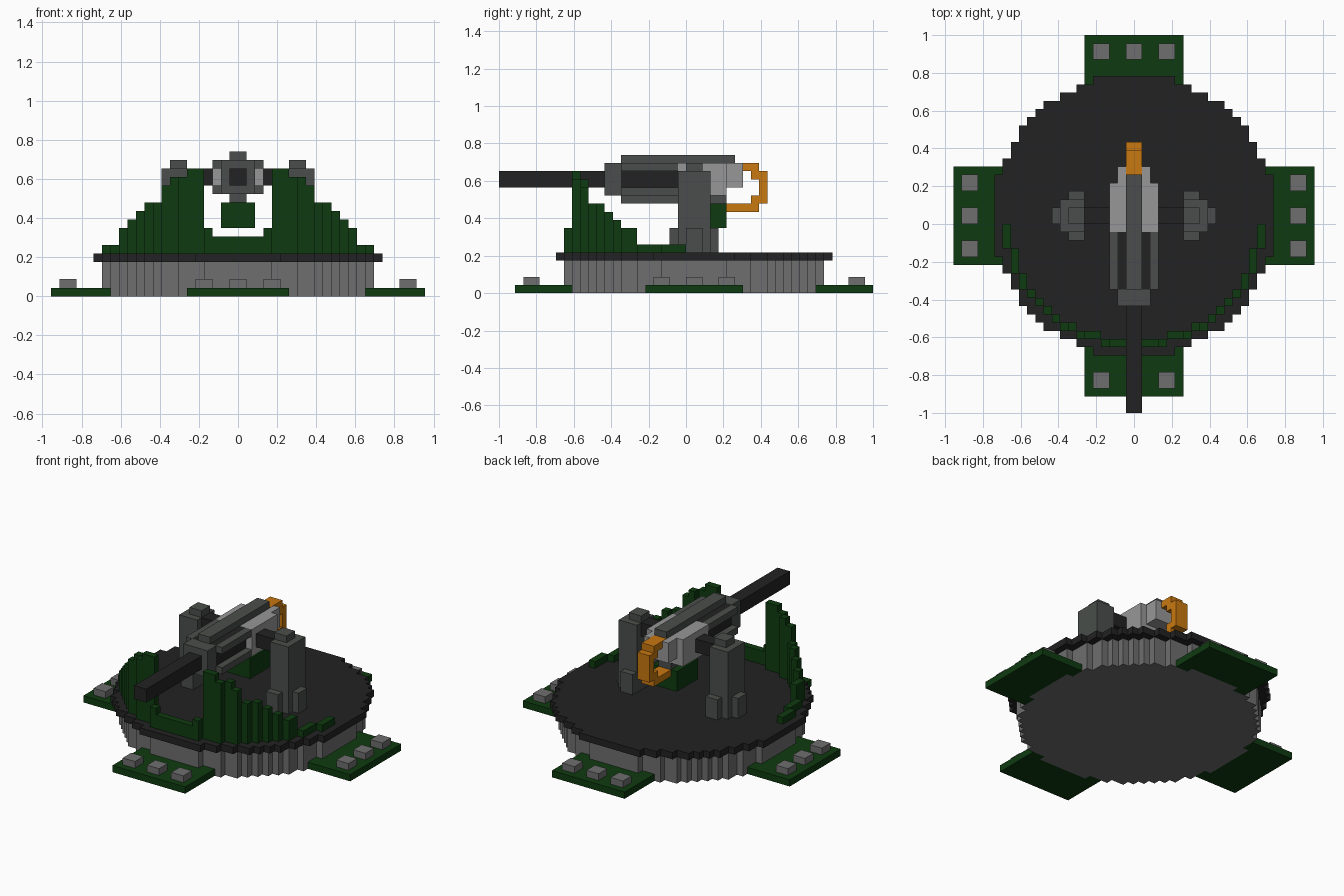
import bpy
import bmesh

if "Cube" in bpy.data.objects:
    bpy.data.objects.remove(bpy.data.objects["Cube"])

U = 2 / 46    # one block of the grid
CY = 1        # the turntable centre sits one block behind the origin


def material(name, r, g, b):
    m = bpy.data.materials.new(name)
    m.use_nodes = True
    m.diffuse_color = (r, g, b, 1)
    m.node_tree.nodes["Principled BSDF"].inputs["Base Color"].default_value = (r, g, b, 1)
    return m


GREEN = material("dark green", .0045, .044, .0052)
BLACK = material("near black", .0160, .0160, .0160)
GREY = material("mid grey", .156, .156, .156)
STEEL = material("dark steel", .068, .076, .070)
LIGHT = material("light grey", .31, .31, .31)
ORANGE = material("orange", .578, .188, .005)


def finish(name, bm, mat):
    bmesh.ops.recalc_face_normals(bm, faces=bm.faces)
    mesh = bpy.data.meshes.new(name)
    bm.to_mesh(mesh)
    bm.free()
    mesh.materials.append(mat)
    obj = bpy.data.objects.new(name, mesh)
    bpy.context.collection.objects.link(obj)
    return obj


def blocks(name, mat, *boxes):
    """Boxes given as (x0, x1, y0, y1, z0, z1) in grid blocks."""
    bm = bmesh.new()
    for x0, x1, y0, y1, z0, z1 in boxes:
        lo, hi = (x0, y0, z0), (x1, y1, z1)
        for v in bmesh.ops.create_cube(bm, size=1)["verts"]:
            v.co = [U * (lo[k] if v.co[k] < 0 else hi[k]) for k in range(3)]
    return finish(name, bm, mat)


def mirrored(*boxes):
    """The boxes together with their mirror images across x = 0."""
    return list(boxes) + [(-b[1], -b[0], *b[2:]) for b in boxes]


def stepped(name, mat, z0, height):
    """Solid over grid cells; height(x, y) at a cell centre gives its top."""
    bm = bmesh.new()

    def quad(*pts):
        bm.faces.new([bm.verts.new([U * c for c in p]) for p in pts])

    def top(i, j):
        return max(z0, height(i + .5, j + .5 - CY))

    for i in range(-24, 24):
        for j in range(-24, 25):
            h = top(i, j)
            if h <= z0:
                continue
            corners = [(i, j), (i + 1, j), (i + 1, j + 1), (i, j + 1)]
            quad(*[(*c, h) for c in corners])
            quad(*[(*c, z0) for c in reversed(corners)])
            for k, (di, dj) in enumerate([(0, -1), (1, 0), (0, 1), (-1, 0)]):
                n = top(i + di, j + dj)
                if n < h:
                    a, b = corners[k], corners[(k + 1) % 4]
                    quad((*a, n), (*b, n), (*b, h), (*a, h))
    bmesh.ops.remove_doubles(bm, verts=bm.verts, dist=U / 100)
    bmesh.ops.dissolve_limit(bm, angle_limit=.01, verts=bm.verts, edges=bm.edges)
    return finish(name, bm, mat)


def in_disc(x, y, r):
    return x * x + y * y <= r * r + 3.6


# Turntable
stepped("base_drum", GREY, 0, lambda x, y: 4 * in_disc(x, y, 16))
stepped("deck", BLACK, 4, lambda x, y: 5 * in_disc(x, y, 17))


# Four foot plates around the drum, with three bolts each
def foot(x, y):
    far, near = max(abs(x), abs(y)), min(abs(x), abs(y))
    return 1 if far < 22 and near < 6 and not in_disc(x, y, 16) else 0


stepped("foot_plates", GREEN, 0, foot)
bolts = []
for s in (-4, 0, 4):
    for side in (-20, 20):
        for x, y in ((side, s), (s, side)):
            bolts.append((x - 1, x + 1, y + CY - 1, y + CY + 1, 1, 2))
blocks("bolts", GREY, *bolts)

# Curved shield along the front rim: (outer |x|, top height)
STEPS = [(3, 7), (4, 8), (6, 15), (8, 14), (9, 13), (11, 11), (12, 10),
         (13, 9), (14, 8), (16, 6)]


def shield(x, y):
    if y > -CY or not in_disc(x, y, 16) or in_disc(x, y, 15):
        return 0
    return next(h for limit, h in STEPS if abs(x) < limit)


stepped("front_shield", GREEN, 5, shield)

# Pillars holding the gun, and the axle through them
blocks("pillars", STEEL, *mirrored(
    (6, 9, -1, 3, 5, 15),
    (6, 8, 0, 2, 15, 16),
    (6, 8, -2, -1, 5, 8),
    (6, 8, 3, 4, 5, 8),
    (9, 10, 0, 2, 5, 8)))
blocks("axle", BLACK, *mirrored((3, 6, 0, 2, 13, 15)))

# Gun
blocks("barrel", BLACK, (-1, 1, -23, -10, 13, 15))
blocks("barrel_core", BLACK, (-2, 2, -8, -1, 12, 16))
blocks("muzzle_collar", STEEL, (-2, 2, -10, -8, 12, 16))
blocks("side_rails", STEEL, *mirrored(
    (2, 3, -8, -1, 15, 16), (2, 3, -8, -1, 12, 13)))
blocks("top_rail", STEEL, (-1, 1, -8, 6, 16, 17))
blocks("bottom_rail", STEEL, (-1, 1, -8, 5, 11, 12))
blocks("receiver", LIGHT, (-3, 3, -1, 5, 12, 16), (-2, 2, 5, 7, 13, 16))
blocks("ammo_box", GREEN, (-2, 2, 0, 5, 8, 11))
blocks("rear_handle", ORANGE,
       (-1, 1, 6, 9, 15, 16.03),
       (-1, 1, 8, 9, 14, 15),
       (-1, 1, 9, 10, 11, 15),
       (-1, 1, 8, 9, 11, 12),
       (-1, 1, 5, 9, 10, 11))
